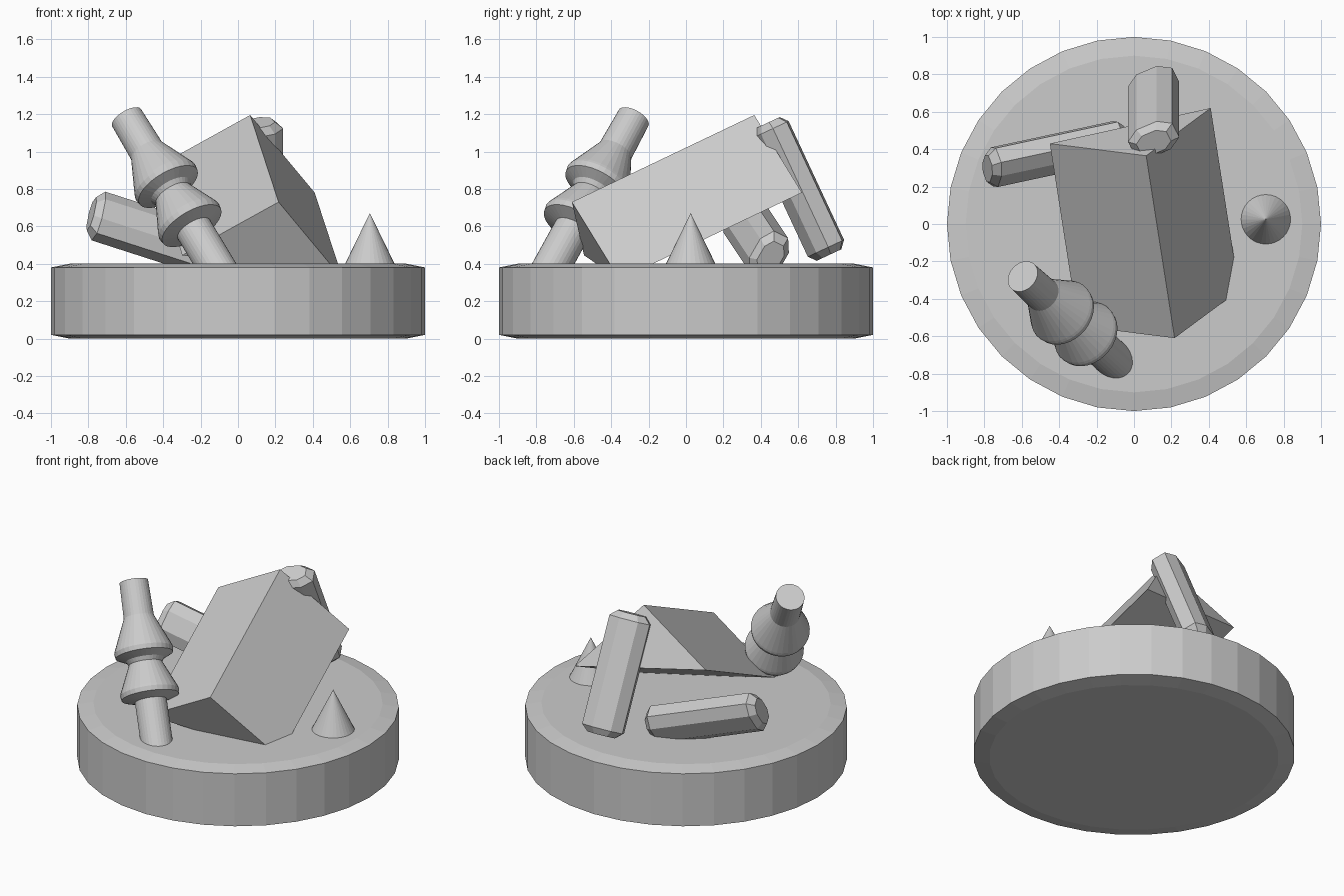
import bpy, bmesh
from math import cos, sin, pi, radians
from mathutils import Vector, Matrix

if "Cube" in bpy.data.objects:
    bpy.data.objects.remove(bpy.data.objects["Cube"])


def loft(name, rings, matrix=None):
    """Skin a list of closed rings (lists of points) and cap both ends."""
    bm = bmesh.new()
    loops = [[bm.verts.new(p) for p in ring] for ring in rings]
    n = len(loops[0])
    for a, b in zip(loops, loops[1:]):
        for i in range(n):
            j = (i + 1) % n
            bm.faces.new((a[i], a[j], b[j], b[i]))
    bm.faces.new(loops[0])
    bm.faces.new(loops[-1])
    if matrix:
        bm.transform(matrix)
    bmesh.ops.recalc_face_normals(bm, faces=bm.faces)
    mesh = bpy.data.meshes.new(name)
    bm.to_mesh(mesh)
    bm.free()
    ob = bpy.data.objects.new(name, mesh)
    bpy.context.collection.objects.link(ob)
    return ob


def turned(name, profile, matrix=None, sides=32):
    """Lathe a list of (radius, height) around local z."""
    return loft(name, [[(r * cos(2 * pi * i / sides), r * sin(2 * pi * i / sides), z)
                        for i in range(sides)] for r, z in profile], matrix)


def frame(origin, axis, side):
    """Matrix with local z on axis and local x as near side as possible."""
    z = Vector(axis).normalized()
    x = Vector(side)
    x = (x - z * x.dot(z)).normalized()
    m = Matrix((x, z.cross(x), z)).transposed().to_4x4()
    m.translation = origin
    return m


def bar(name, center, axis, side, roll):
    """Chamfered block: eight-sided section with chamfered ends."""
    q = [(.13, -.045), (.13, .045), (.06, .09), (-.06, .09),
         (-.13, .045), (-.13, -.045), (-.06, -.09), (.06, -.09)]
    rings = [[(x * s, y * s, z) for x, y in q]
             for s, z in ((.68, -.39), (1, -.35), (1, .35), (.68, .39))]
    return loft(name, rings, frame(center, axis, side) @ Matrix.Rotation(radians(roll), 4, 'Z'))


# Round base with flattened bevels
turned("round_base", [(.9, 0), (1, .02), (1, .38), (.9, .4)])

# Small cone standing on the base
m = Matrix.Translation((.705, .025, .38))
turned("small_cone", [(.142, 0), (.0005, .29)], m)

# Large leaning three-sided block
tri = [Vector(p) for p in ((.065, .365, 1.195), (.41, .62, .78), (-.45, .43, .91))]
run = Vector((.152, -.975, -.465))
loft("leaning_block", [tri, [p + run for p in tri]])

# Turned post with two collars, running from its top down into the base
post = [(.09, 0), (.095, .23), (.18, .43), (.185, .445), (.18, .475), (.12, .505),
        (.105, .53), (.18, .70), (.185, .715), (.18, .745), (.1, .77), (.1, 1.1)]
turned("collared_post", post, frame((-.595, -.28, 1.18), (.467, -.427, -.775), (1, 0, 0)))

# Two chamfered bars: one leaning on the block, one half sunk in the base
bar("leaning_bar", (.105, .6, .80), (0, .42, -.9), (1, 0, 0), -25)
bar("fallen_bar", (-.42, .374, .55), (.93, .2, -.3), (.3, 0, .95), -30)
